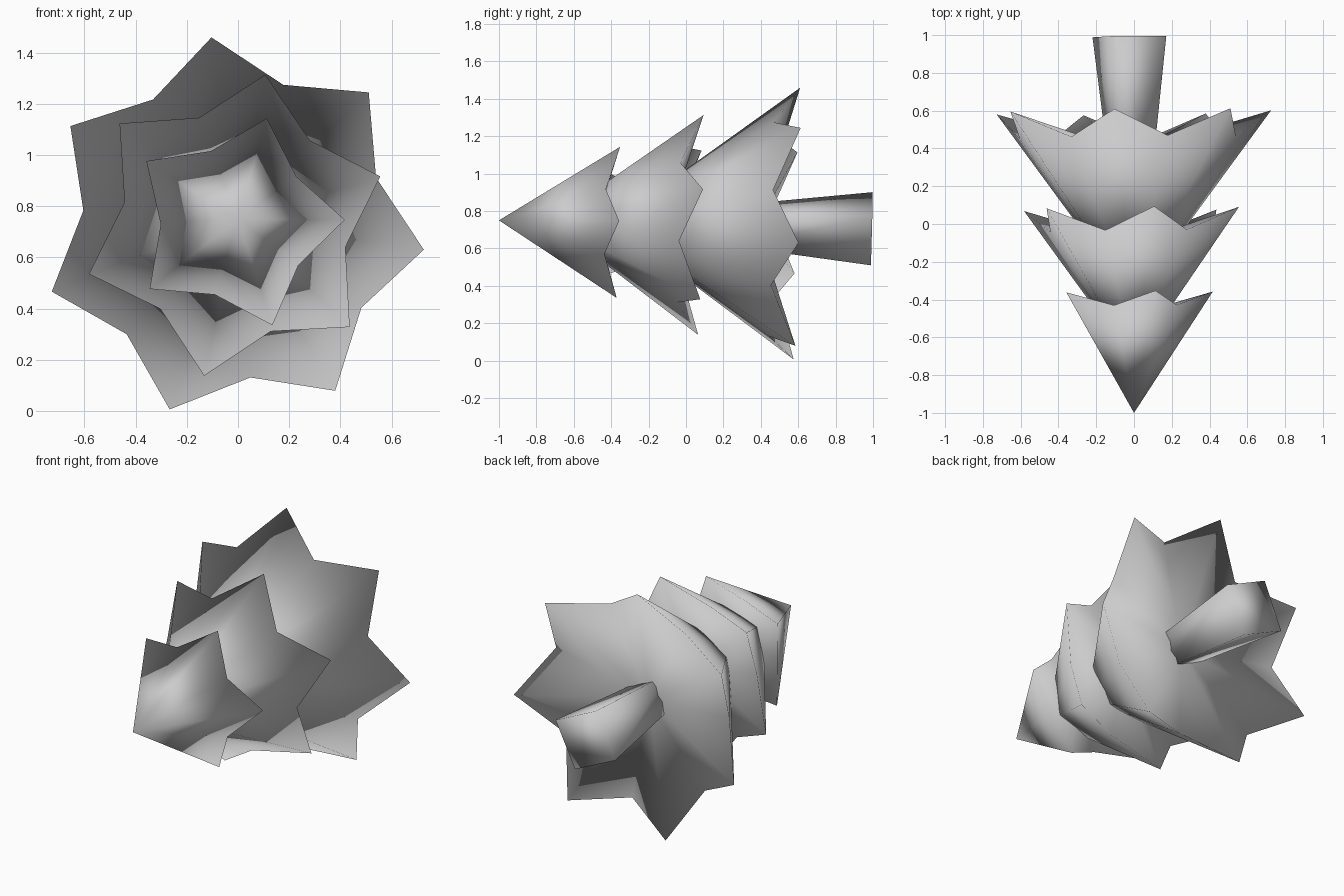
import bpy, bmesh
from math import sin, cos, pi, radians
from mathutils import Matrix

cube = bpy.data.objects.get("Cube")
if cube:
    bpy.data.objects.remove(cube, do_unlink=True)

grey = bpy.data.materials.new("plain_grey")
grey.use_nodes = True
colour = (0.6, 0.6, 0.6, 1)
grey.diffuse_color = colour
grey.node_tree.nodes["Principled BSDF"].inputs["Base Color"].default_value = colour

# The tree lies along +y from its tip, leaning very slightly
lean = (Matrix.Translation((0, -1, 0.75))
        @ Matrix.Rotation(radians(0.7), 4, 'Z')
        @ Matrix.Rotation(radians(-1.29), 4, 'X'))


def ring(bm, points):
    """Add vertices from (angle, radius, distance from tip)."""
    return [bm.verts.new((r * cos(a), s, r * sin(a))) for a, r, s in points]


def fan(bm, centre, rim):
    """Join a rim to one point on the axis."""
    hub = bm.verts.new((0, centre, 0))
    for i, v in enumerate(rim):
        bm.faces.new((hub, rim[i - 1], v))


def finish(bm, name):
    bmesh.ops.recalc_face_normals(bm, faces=bm.faces)
    for f in bm.faces:
        f.smooth = True
    mesh = bpy.data.meshes.new(name)
    bm.to_mesh(mesh)
    bm.free()
    mesh.materials.append(grey)
    obj = bpy.data.objects.new(name, mesh)
    bpy.context.collection.objects.link(obj)
    obj.matrix_world = lean


def tier(name, spikes, phase, tip, outer, inner, base):
    """Star-rimmed cone with a shallow hollow underside."""
    bm = bmesh.new()
    points = []
    for i in range(spikes * 2):
        radius, s = inner if i % 2 else outer
        points.append((radians(phase) + i * pi / spikes, radius, s))
    rim = ring(bm, points)
    fan(bm, tip, rim)
    fan(bm, base, rim)
    finish(bm, name)


# Branch tiers: outer and inner are (radius, distance from tip)
tier("top_branches", 5, 1.5, 0, (0.425, 0.637), (0.295, 0.565), 0.52)
tier("middle_branches", 6, 18.5, 0.27, (0.60, 1.08), (0.44, 0.96), 0.90)
tier("lower_branches", 7, 45, 0.6, (0.75, 1.595), (0.59, 1.455), 1.38)

# Four-sided trunk, flaring towards its foot
bm = bmesh.new()
corners = [radians(20) + k * pi / 2 for k in range(4)]
start = ring(bm, [(a, 0.12, 1.28) for a in corners])
foot = ring(bm, [(a, 0.208, 1.993) for a in corners])
for i in range(4):
    bm.faces.new((start[i - 1], start[i], foot[i], foot[i - 1]))
bm.faces.new(start)
bm.faces.new(foot)
finish(bm, "trunk")
